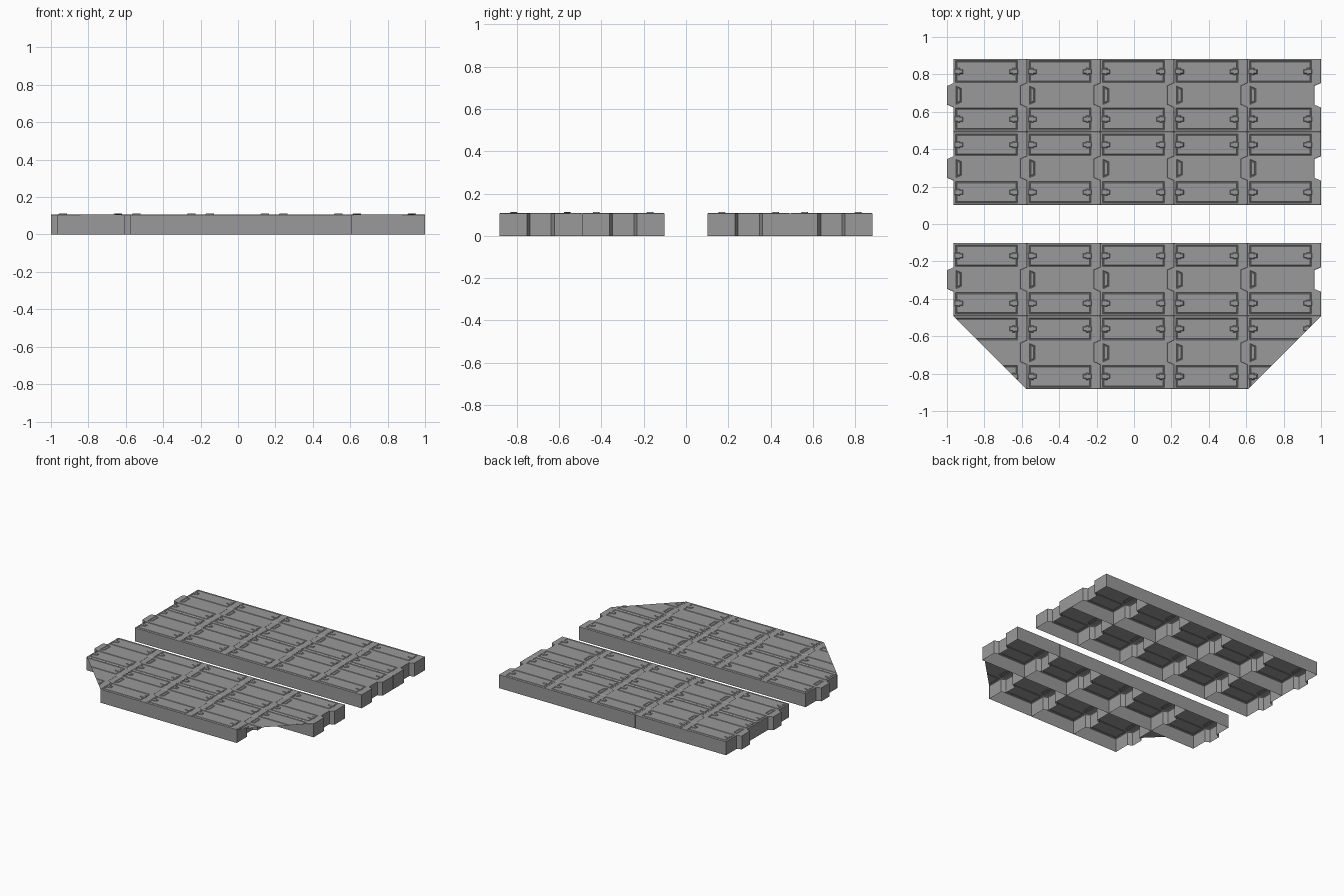
import bpy, bmesh
from mathutils import Vector

if "Cube" in bpy.data.objects:
    bpy.data.objects.remove(bpy.data.objects["Cube"])

PX, PY = 0.393, 0.391            # tile pitch
W, D, H = 0.3925, 0.3905, 0.108  # tile size
TAB, GROOVE, CLIP = 0.035, 0.003, 0.004

grey = bpy.data.materials.new("dark_grey")
grey.diffuse_color = (0.32, 0.32, 0.32, 1)
grey.use_nodes = True
grey.node_tree.nodes["Principled BSDF"].inputs["Base Color"].default_value = grey.diffuse_color


def inset(pts, d):
    """Move a counter-clockwise outline inwards by d."""
    ps, out = [Vector(p) for p in pts], []
    for i, p in enumerate(ps):
        a, b = (p - ps[i - 1]).normalized(), (ps[(i + 1) % len(ps)] - p).normalized()
        na, nb = Vector((-a.y, a.x)), Vector((-b.y, b.x))
        out.append(tuple(p + (na + nb) * d / (1 + na.dot(nb))))
    return out


def loop(bm, pts, z):
    return [bm.verts.new((x, y, z)) for x, y in pts]


def bridge(bm, low, high):
    """Quads between two matching counter-clockwise loops."""
    n = len(low)
    for i in range(n):
        j = (i + 1) % n
        bm.faces.new((low[i], low[j], high[j], high[i]))


def ring_edges(bm, vs):
    out = []
    for a, b in zip(vs, vs[1:] + vs[:1]):
        out.append(bm.edges.get((a, b)) or bm.edges.new((a, b)))
    return out


def groove(bm, outer, width=0.008):
    """V-shaped line along an outline; returns the rim of the hole."""
    o_top = loop(bm, outer, H)
    mid = loop(bm, inset(outer, width / 2), H - GROOVE)
    i_top = loop(bm, inset(outer, width), H)
    bridge(bm, o_top, mid)
    bridge(bm, mid, i_top)
    bm.faces.new(i_top)
    return o_top


def rect(x0, y0, x1, y1):
    return [(x0, y0), (x1, y0), (x1, y1), (x0, y1)]


def clip(bm, x, y, s):
    """Raised stepped latch; s = 1 points right, -1 points left."""
    pts = [(0, -.014), (.016, -.014), (.016, -.018), (.03, -.018), (.03, -.012), (.046, -.012),
           (.046, .012), (.03, .012), (.03, .018), (.016, .018), (.016, .014), (0, .014)]
    pts = [(x + s * a, y + b) for a, b in pts]
    if s < 0:
        pts.reverse()
    low, top = loop(bm, pts, H), loop(bm, inset(pts, 0.003), H + CLIP)
    bridge(bm, low, top)
    bm.faces.new(top)


def tile_mesh():
    bm = bmesh.new()
    # interlocking outline: tab on the left, matching notch on the right
    outline = [(0, 0), (W, 0), (W, 0.13), (W - TAB, 0.145), (W - TAB, 0.245), (W, 0.26),
               (W, D), (0, D), (0, 0.26), (-TAB, 0.245), (-TAB, 0.145), (0, 0.13)]
    low, edge = loop(bm, outline, 0), loop(bm, outline, H - GROOVE)
    rim = loop(bm, inset(outline, 0.005), H)
    bridge(bm, low, edge)
    bridge(bm, edge, rim)
    rims = [rim]
    # panel outlines and centre mark
    for y0, y1 in ((0.010, 0.126), (0.264, 0.380)):
        rims.append(groove(bm, rect(0.010, y0, 0.342, y1)))
    rims.append(groove(bm, [(0.012, 0.145), (0.044, 0.159), (0.044, 0.231), (0.012, 0.245)]))
    edges = [e for r in rims for e in ring_edges(bm, r)]
    bmesh.ops.triangle_fill(bm, edges=edges, use_beauty=True, normal=(0, 0, 1))
    # latches
    for y in (0.068, 0.322):
        clip(bm, 0.006, y, 1)
        clip(bm, 0.346, y, -1)
    me = bpy.data.meshes.new("tile")
    bm.to_mesh(me)
    bm.free()
    me.materials.append(grey)
    return me


def cut_corner(me, point, normal):
    """Open diagonal cut through an end tile."""
    new = me.copy()
    bm = bmesh.new()
    bm.from_mesh(new)
    bmesh.ops.bisect_plane(bm, geom=bm.verts[:] + bm.edges[:] + bm.faces[:], plane_co=point,
                           plane_no=normal, clear_outer=True)
    bm.to_mesh(new)
    bm.free()
    return new


tile = tile_mesh()
left_cut = cut_corner(tile, (0, D, 0), (-1, -1, 0))
right_cut = cut_corner(tile, (W, D, 0), (1, -1, 0))

# two decks of two rows and five columns
for deck, y0 in (("front", -0.883), ("back", 0.102)):
    for r in range(2):
        for c in range(5):
            me = tile
            if deck == "front" and r == 0:
                me = {0: left_cut, 4: right_cut}.get(c, tile)
            ob = bpy.data.objects.new(f"{deck}_deck_tile_{r}_{c}", me)
            ob.location = (-0.965 + c * PX, y0 + r * PY, 0)
            bpy.context.collection.objects.link(ob)
